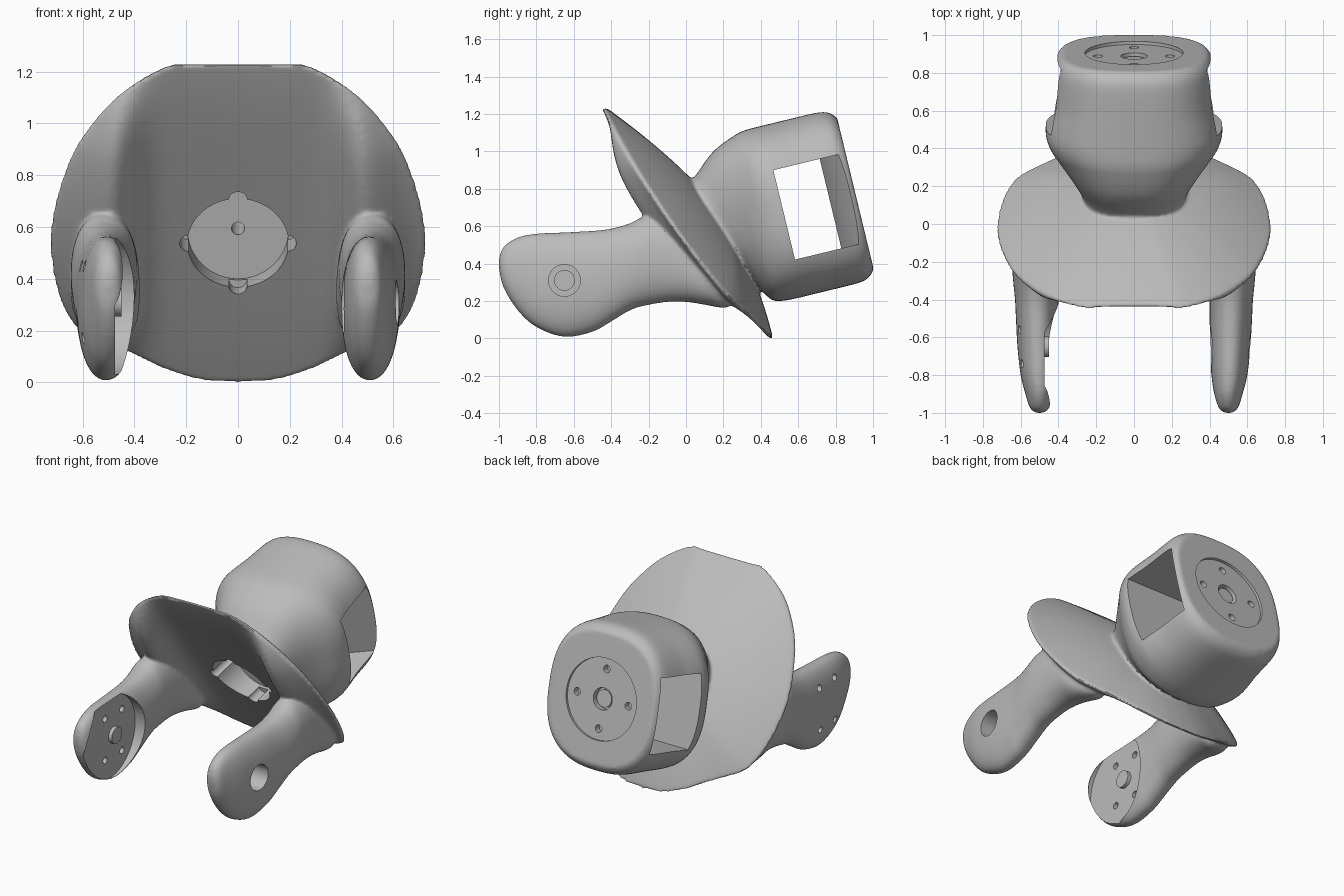
import bpy, bmesh, math
from mathutils import Vector, Matrix

if "Cube" in bpy.data.objects:
    bpy.data.objects.remove(bpy.data.objects["Cube"])

grey = bpy.data.materials.new("matte grey")
grey.use_nodes = True
COLOUR = (0.5, 0.5, 0.5, 1)
grey.diffuse_color = COLOUR
grey.node_tree.nodes["Principled BSDF"].inputs["Base Color"].default_value = COLOUR

# Tilted frame of the head: local x = across, y = up, z = along the head axis
TILT = math.radians(13.6)
C, S = math.cos(TILT), math.sin(TILT)
HEAD = Matrix(((1, 0, 0, 0), (0, -S, C, 0), (0, C, S, 0.555), (0, 0, 0, 1)))
# Frame of the arm joint: local z = sideways, origin on the hinge axis
HINGE = Matrix(((0, 0, 1, 0), (1, 0, 0, -0.65), (0, 1, 0, 0.31), (0, 0, 0, 1)))


def new_object(name, bm, matrix=Matrix()):
    bm.transform(matrix)
    bm.normal_update()
    bmesh.ops.recalc_face_normals(bm, faces=bm.faces)
    if bm.calc_volume(signed=True) < 0:
        bmesh.ops.reverse_faces(bm, faces=bm.faces)
    mesh = bpy.data.meshes.new(name)
    bm.to_mesh(mesh)
    bm.free()
    mesh.materials.append(grey)
    obj = bpy.data.objects.new(name, mesh)
    bpy.context.collection.objects.link(obj)
    return obj


def loft(name, rings, matrix=Matrix()):
    bm = bmesh.new()
    rows = [[bm.verts.new(p) for p in ring] for ring in rings]
    n = len(rows[0])
    for a, b in zip(rows, rows[1:]):
        for i in range(n):
            j = (i + 1) % n
            bm.faces.new((a[i], a[j], b[j], b[i]))
    bm.faces.new(rows[0])
    bm.faces.new(rows[-1])
    return new_object(name, bm, matrix)


def cylinder(name, r, z0, z1, matrix, x=0, y=0):
    bm = bmesh.new()
    bmesh.ops.create_cone(bm, cap_ends=True, segments=48, radius1=r, radius2=r, depth=z1 - z0,
                          matrix=Matrix.Translation((x, y, (z0 + z1) / 2)))
    return new_object(name, bm, matrix)


def smooth_path(points, steps):
    """Catmull-Rom curve through points of any dimension."""
    pts = [Vector(p) for p in points]
    pts = [pts[0] * 2 - pts[1]] + pts + [pts[-1] * 2 - pts[-2]]
    out = []
    for a, b, c, d in zip(pts, pts[1:], pts[2:], pts[3:]):
        for k in range(steps):
            t = k / steps
            out.append((b * 2 + (c - a) * t + (a * 2 - b * 5 + c * 4 - d) * t ** 2
                        + (b * 3 - a - c * 3 + d) * t ** 3) / 2)
    return out + [pts[-2]]


def squircle(rx, ry, power, n=96):
    for i in range(n):
        a = math.tau * i / n
        c, s = math.cos(a), math.sin(a)
        yield (rx * math.copysign(abs(c) ** (2 / power), c),
               ry * math.copysign(abs(s) ** (2 / power), s))


# Collar: a tilted lens with a thin rim and a ridge in front where each arm grows out
half = smooth_path([(0, 1.23), (0.14, 1.23), (0.28, 1.22), (0.46, 1.11), (0.6, 0.95), (0.67, 0.81),
                    (0.715, 0.65), (0.725, 0.52), (0.705, 0.38), (0.665, 0.27), (0.6, 0.195),
                    (0.43, 0.12), (0.28, 0.05), (0.14, 0.01), (0, 0)], 5)
outline = [(p.x, p.y) for p in half] + [(-p.x, p.y) for p in half[-2:0:-1]]


def collar_ring(t, rear):
    ring = []
    for ox, oz in outline:
        x, z = ox * t, 0.71 + (oz - 0.71) * t
        y = 0.466 - 0.721 * z - 0.09 * (x / 0.72) ** 2
        if rear:
            y += 0.2 * (1 - t ** 1.7)
        else:
            offset = abs(x) - 0.5
            ridge = math.exp(-(offset / (0.2 if offset > 0 else 0.11)) ** 2)
            y -= 0.02 + (0.02 + 0.19 * ridge) * (1 - t ** 4)
        ring.append((x, y, z))
    return ring


steps = [k / 24 for k in range(1, 25)]
parts = [loft("collar", [collar_ring(t, False) for t in steps]
              + [collar_ring(t, True) for t in reversed(steps)])]

# Head: rounded block swelling out of a leaning neck (position, half width, half height, lean)
head_path = smooth_path([(0.15, 0.27, 0.26, 0.27), (0.21, 0.285, 0.31, 0.22), (0.29, 0.34, 0.4, 0.1),
                         (0.37, 0.405, 0.452, 0), (0.43, 0.445, 0.467, 0), (0.5, 0.468, 0.47, 0),
                         (0.58, 0.46, 0.47, 0), (0.68, 0.44, 0.47, 0), (0.84, 0.424, 0.468, 0),
                         (0.9, 0.41, 0.45, 0), (0.932, 0.385, 0.415, 0)], 5)
parts.append(loft("head", [[(x, y, u - lean * y) for x, y in squircle(rx, ry, 2.6)]
                           for u, rx, ry, lean in head_path], HEAD))

# Arms: flattened paddles (position, top, bottom, inner side, outer side)
arm_path = smooth_path([(-1.0, 0.43, 0.37, 0.48, 0.52), (-0.975, 0.49, 0.27, 0.45, 0.55),
                        (-0.9, 0.54, 0.15, 0.425, 0.575), (-0.8, 0.56, 0.06, 0.41, 0.6),
                        (-0.65, 0.567, 0.008, 0.4, 0.617), (-0.5, 0.575, 0.035, 0.4, 0.625),
                        (-0.4, 0.587, 0.09, 0.4, 0.63), (-0.3, 0.615, 0.15, 0.395, 0.64),
                        (-0.22, 0.65, 0.175, 0.39, 0.645), (-0.1, 0.64, 0.195, 0.385, 0.645),
                        (0, 0.57, 0.195, 0.38, 0.645), (0.1, 0.46, 0.18, 0.38, 0.64),
                        (0.18, 0.34, 0.165, 0.39, 0.6), (0.23, 0.25, 0.165, 0.43, 0.55)], 5)
for side, name in ((1, "left_arm"), (-1, "right_arm")):
    parts.append(loft(name, [[(side * ((a + b) / 2 + x), y, (top + low) / 2 + z)
                              for x, z in squircle((b - a) / 2, (top - low) / 2, 2.2)]
                             for y, top, low, a, b in arm_path]))

# Fuse everything into one softly blended casting
bpy.ops.object.select_all(action="DESELECT")
for obj in parts:
    obj.select_set(True)
body = parts[0]
bpy.context.view_layer.objects.active = body
bpy.ops.object.join()
body.name = "bracket_body"
remesh = body.modifiers.new("fuse", "REMESH")
remesh.mode, remesh.voxel_size = "VOXEL", 0.0095
blend = body.modifiers.new("blend", "SMOOTH")
blend.factor, blend.iterations = 0.5, 12
bpy.ops.object.modifier_apply(modifier="fuse")
bpy.ops.object.modifier_apply(modifier="blend")

# Side windows through the head, narrowing towards the middle
window = [(-0.6, 0.535), (0.6, 0.535), (0.6, 0.915), (0.42, 0.915), (0.22, 0.79),
          (-0.22, 0.79), (-0.42, 0.915), (-0.6, 0.915)]
cutters = [loft("window_cutter", [[(x, v, u) for x, u in window] for v in (-0.267, 0.225)], HEAD)]

# Front socket with four lugs and a centre bore
cutters.append(cylinder("socket_cutter", 0.195, -0.4, 0.25, HEAD, 0, -0.025))
cutters.append(cylinder("bore_cutter", 0.025, 0.15, 0.6, HEAD, 0, -0.02))
for k in range(4):
    a = math.tau * k / 4
    c, s = math.cos(a), math.sin(a)
    cutters.append(cylinder("lug_cutter", 0.035, -0.4, 0.23, HEAD, 0.19 * c, 0.19 * s - 0.025))
    # Back plate screw holes
    cutters.append(cylinder("screw_cutter", 0.024, 0.87, 1.1, HEAD, 0.19 * c, 0.19 * s))

# Back plate recess and centre hole
cutters.append(cylinder("plate_cutter", 0.26, 0.915, 1.1, HEAD))
cutters.append(cylinder("centre_cutter", 0.07, 0.87, 1.1, HEAD))

# Left arm bearing hole with inner counterbore; right arm inner pocket with screw holes
cutters.append(cylinder("bearing_cutter", 0.085, 0.3, 0.8, HINGE))
cutters.append(cylinder("counterbore_cutter", 0.13, 0.3, 0.44, HINGE))
cutters.append(cylinder("pocket_cutter", 0.28, -0.475, -0.25, HINGE, -0.05))
for y in (-0.09, 0.09):
    for z in (-0.14, 0.14):
        cutters.append(cylinder("arm_screw_cutter", 0.022, -0.8, -0.3, HINGE, y, z))

for cutter in cutters:
    cut = body.modifiers.new("cut", "BOOLEAN")
    cut.operation, cut.solver, cut.object = "DIFFERENCE", "MANIFOLD", cutter
    bpy.ops.object.modifier_apply(modifier="cut")
    bpy.data.objects.remove(cutter)

# Raised hubs on the arm pocket and the back plate
hubs = [cylinder("arm_hub", 0.055, -0.49, -0.45, HINGE),
        cylinder("back_hub", 0.055, 0.84, 0.9, HEAD)]

bpy.ops.object.select_all(action="DESELECT")
for obj in [body] + hubs:
    obj.select_set(True)
bpy.ops.object.shade_smooth_by_angle(angle=math.radians(35))
